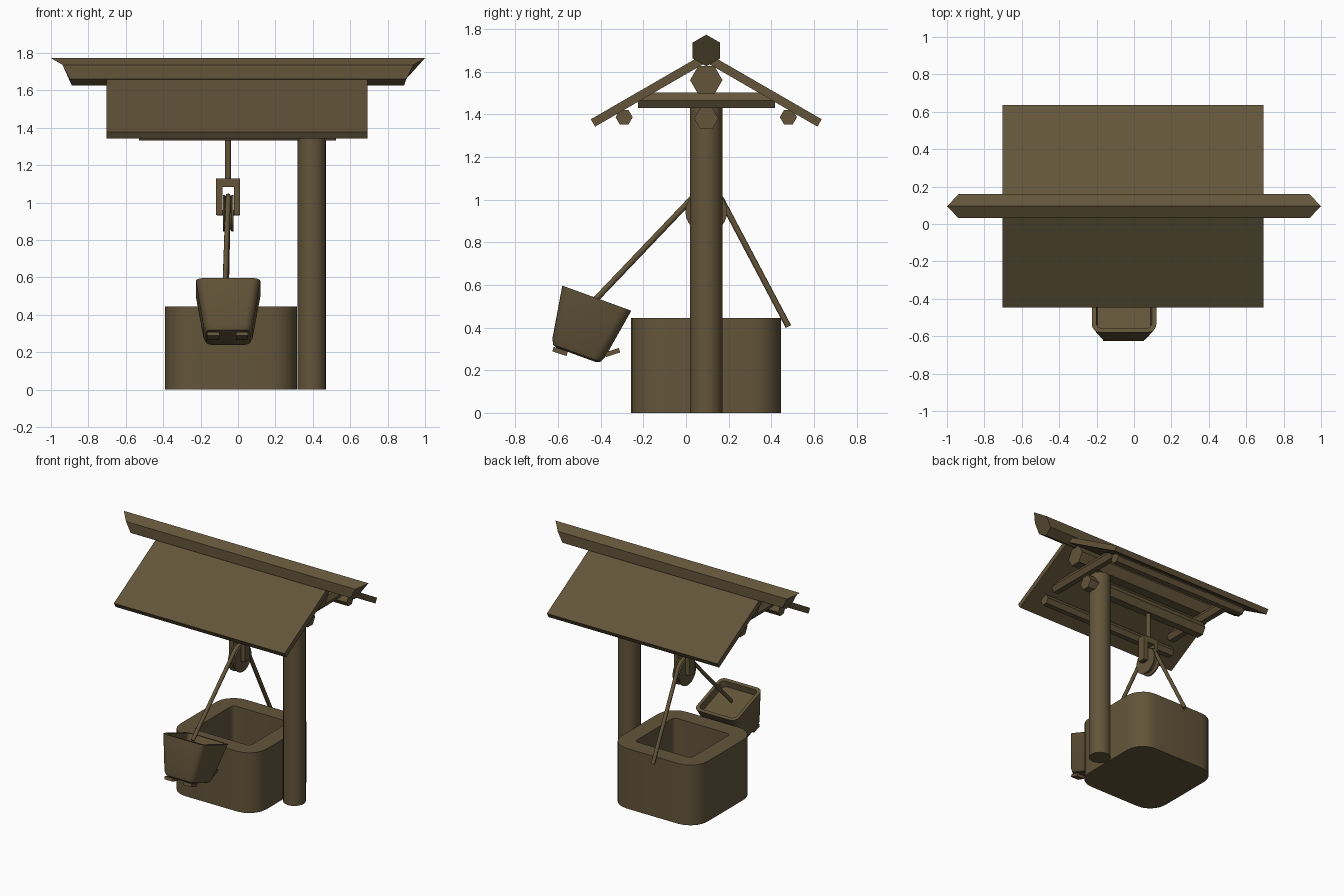
import bpy, bmesh, math
from math import sin, cos, pi, radians
from mathutils import Vector, Matrix

if "Cube" in bpy.data.objects:
    bpy.data.objects.remove(bpy.data.objects["Cube"])

wood = bpy.data.materials.new("brown wood")
wood.diffuse_color = (0.125, 0.09, 0.042, 1)
wood.use_nodes = True
wood.node_tree.nodes["Principled BSDF"].inputs["Base Color"].default_value = wood.diffuse_color


def loft(name, rings, matrix=Matrix(), smooth=None):
    """Skin a list of equal-length point rings and cap both ends."""
    bm = bmesh.new()
    rows = [[bm.verts.new(matrix @ Vector(p)) for p in ring] for ring in rings]
    n = len(rows[0])
    for a, b in zip(rows, rows[1:]):
        for i in range(n):
            j = (i + 1) % n
            bm.faces.new((a[i], a[j], b[j], b[i]))
    bm.faces.new(rows[0][::-1])
    bm.faces.new(rows[-1])
    bmesh.ops.recalc_face_normals(bm, faces=bm.faces)
    me = bpy.data.meshes.new(name)
    bm.to_mesh(me)
    bm.free()
    ob = bpy.data.objects.new(name, me)
    bpy.context.collection.objects.link(ob)
    me.materials.append(wood)
    if smooth:
        bpy.ops.object.select_all(action='DESELECT')
        bpy.context.view_layer.objects.active = ob
        ob.select_set(True)
        bpy.ops.object.shade_smooth_by_angle(angle=radians(smooth))
    return ob


def rounded(hx, hy, r, z, seg=5):
    """Rounded rectangle ring at height z."""
    pts = []
    for k, (sx, sy) in enumerate(((1, 1), (-1, 1), (-1, -1), (1, -1))):
        for i in range(seg + 1):
            a = pi / 2 * (k + i / seg)
            pts.append((sx * (hx - r) + r * cos(a), sy * (hy - r) + r * sin(a), z))
    return pts


def circle(axis, pos, c1, c2, r, n, phase=0):
    """Ring around an axis; c1, c2 are the centre on the other two axes."""
    out = []
    for i in range(n):
        a = 2 * pi * i / n + phase
        u, v = c1 + r * cos(a), c2 + r * sin(a)
        out.append({'x': (pos, u, v), 'y': (u, pos, v), 'z': (u, v, pos)}[axis])
    return out


def beam(name, axis, a, b, c1, c2, r, n=6, phase=0, smooth=None):
    return loft(name, [circle(axis, a, c1, c2, r, n, phase),
                       circle(axis, b, c1, c2, r, n, phase)], smooth=smooth)


def box(name, size, matrix):
    x, y, z = (s / 2 for s in size)
    return loft(name, [[(-x, -y, k), (x, -y, k), (x, y, k), (-x, y, k)] for k in (-z, z)], matrix)


def rope(name, pts, r):
    cu = bpy.data.curves.new(name, 'CURVE')
    cu.dimensions = '3D'
    cu.bevel_depth, cu.bevel_resolution, cu.use_fill_caps = r, 2, True
    sp = cu.splines.new('POLY')
    sp.points.add(len(pts) - 1)
    for p, co in zip(sp.points, pts):
        p.co = (*co, 1)
    cu.materials.append(wood)
    ob = bpy.data.objects.new(name, cu)
    bpy.context.collection.objects.link(ob)


YC = 0.095          # centre plane of the frame
XP = -0.053         # centre plane of pulley and bucket

# well wall with hollow middle
loft("well_wall", [rounded(.352, .352, .14, 0), rounded(.352, .352, .14, .445),
                   rounded(.23, .23, .03, .445), rounded(.23, .23, .03, .08)],
     Matrix.Translation((-.037, .093, 0)), smooth=20)

# single post
beam("post", 'z', 0, 1.47, .395, YC, .076, n=20, smooth=40)

# roof ridge with raked ends
ridge = beam("roof_ridge", 'x', -1, 1, YC, 1.699, .074, phase=pi / 6)
for v in ridge.data.vertices:
    reach = 1.0 if v.co.z > 1.76 else .938 if v.co.z > 1.7 else .9 if v.co.z > 1.64 else .888
    v.co.x = math.copysign(reach, v.co.x)

# roof panels, 30 degrees each side
for side, label in ((-1, "front"), (1, "back")):
    m = (Matrix.Translation((-.005, YC, 1.689)) @ Matrix.Rotation(-side * radians(30), 4, 'X')
         @ Matrix.Translation((0, side * .3125, -.02)))
    box("roof_panel_" + label, (1.395, .625, .04), m)
    # purlin under each panel and cross beam at each end
    beam("purlin_" + label, 'x', -.58, .58, YC + side * .385, 1.386, .04)
    beam("cross_beam_" + label, 'y', -.225, .418, side * .53, 1.465, .042)

# lengthwise beams
beam("upper_beam", 'x', -.62, .62, YC, 1.56, .076)
beam("lower_beam", 'x', -.53, .525, YC, 1.38, .057)

# pulley hanger: rod, open bracket and axle
beam("hanger_rod", 'z', 1.1, 1.36, XP, YC, .016, n=10, smooth=50)
box("bracket_top", (.13, .06, .045), Matrix.Translation((XP, YC, 1.107)))
for s in (-1, 1):
    box("bracket_side", (.034, .06, .195), Matrix.Translation((XP + s * .048, YC, 1.032)))
beam("pulley_axle", 'x', XP - .06, XP + .06, YC, .945, .015, n=10)

# grooved pulley wheel
loft("pulley_wheel", [circle('x', XP + x, YC, .943, r, 24)
                      for x, r in ((-.028, .098), (-.018, .098), (-.008, .08),
                                   (.008, .08), (.018, .098), (.028, .098))], smooth=30)

# rope over the wheel, from bucket to well
arc = [(XP, YC + .09 * cos(radians(a)), .945 + .09 * sin(radians(a))) for a in range(135, 27, -12)]
rope("rope", [(-.07, -.43, .525)] + arc + [(-.065, .48, .405)], .014)

# tilted bucket: rounded bottom, tapered sides, recessed top
tilt = Matrix.Translation((XP, -.515, .272)) @ Matrix.Rotation(radians(-20), 4, 'X')
loft("bucket", [rounded(.098, .098, .03, 0), rounded(.118, .118, .04, .008),
                rounded(.131, .131, .045, .035), rounded(.172, .172, .045, .283),
                rounded(.148, .148, .03, .283), rounded(.142, .142, .03, .235)],
     tilt, smooth=35)

# small pegs at the bucket base
for x in (-.132, .022):
    for y, z, a in ((-.59, .288, -18), (-.345, .283, 18)):
        box("bucket_peg", (.065, .07, .022),
            Matrix.Translation((x, y, z)) @ Matrix.Rotation(radians(a), 4, 'X'))
